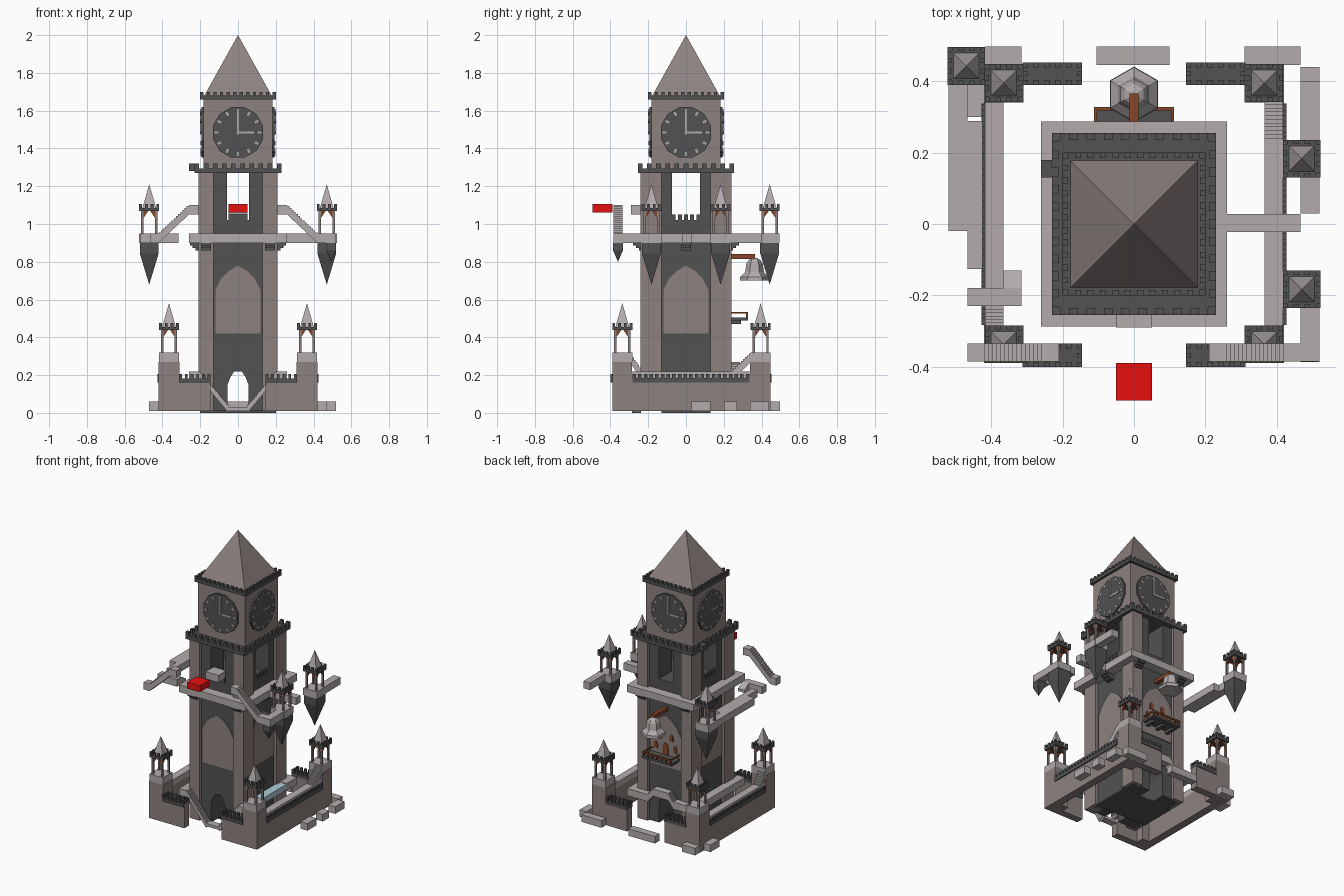
import bpy, bmesh, math
from mathutils import Matrix, Vector

if "Cube" in bpy.data.objects:
    bpy.data.objects.remove(bpy.data.objects["Cube"])


def material(name, r, g, b):
    m = bpy.data.materials.new(name)
    m.diffuse_color = (r, g, b, 1)
    m.use_nodes = True
    m.node_tree.nodes["Principled BSDF"].inputs["Base Color"].default_value = m.diffuse_color
    return m


BROWN = material("brown_stone", .27, .225, .215)
DARK = material("dark_stone", .085, .085, .085)
LIGHT = material("light_stone", .45, .41, .41)
WOOD = material("wood", .25, .06, .02)
RED = material("red_block", .8, .005, .005)
GLASS = material("pale_blue", .42, .6, .68)


def finish(name, bm, mat):
    bmesh.ops.recalc_face_normals(bm, faces=bm.faces)
    me = bpy.data.meshes.new(name)
    bm.to_mesh(me)
    bm.free()
    me.materials.append(mat)
    ob = bpy.data.objects.new(name, me)
    bpy.context.collection.objects.link(ob)
    return ob


def boxes(name, items, mat):
    bm = bmesh.new()
    for x0, x1, y0, y1, z0, z1 in items:
        m = Matrix.Translation(((x0 + x1) / 2, (y0 + y1) / 2, (z0 + z1) / 2)) @ \
            Matrix.Diagonal((abs(x1 - x0), abs(y1 - y0), abs(z1 - z0), 1))
        bmesh.ops.create_cube(bm, size=1, matrix=m)
    return finish(name, bm, mat)


def prisms(name, items, mat):
    # each item: outline (u, z), extrusion axis, start, end
    bm = bmesh.new()
    for pts, axis, a, b in items:
        put = (lambda u, z, t: (u, t, z)) if axis == 'y' else (lambda u, z, t: (t, u, z))
        r0 = [bm.verts.new(put(u, z, a)) for u, z in pts]
        r1 = [bm.verts.new(put(u, z, b)) for u, z in pts]
        bm.faces.new(r0)
        bm.faces.new(r1[::-1])
        for i in range(len(pts)):
            j = (i + 1) % len(pts)
            bm.faces.new((r0[i], r0[j], r1[j], r1[i]))
    return finish(name, bm, mat)


def lathe(name, cx, cy, prof, n, mat, phase=0.0):
    bm = bmesh.new()
    rings = [[bm.verts.new((cx + max(r, .0004) * math.cos(phase + 2 * math.pi * i / n),
                            cy + max(r, .0004) * math.sin(phase + 2 * math.pi * i / n), z))
              for i in range(n)] for r, z in prof]
    for p, q in zip(rings, rings[1:]):
        for i in range(n):
            bm.faces.new((p[i], p[(i + 1) % n], q[(i + 1) % n], q[i]))
    bm.faces.new(rings[0])
    bm.faces.new(rings[-1])
    return finish(name, bm, mat)


def square_spire(name, cx, cy, prof, mat):
    return lathe(name, cx, cy, [(r * math.sqrt(2), z) for r, z in prof], 4, mat, math.pi / 4)


def stairs(name, u0, z0, u1, z1, axis, a, b, n=14, th=.05):
    pts = []
    for i in range(n):
        z = z0 + (z1 - z0) * (i + .5) / n
        pts += [(u0 + (u1 - u0) * i / n, z), (u0 + (u1 - u0) * (i + 1) / n, z)]
    return prisms(name, [(pts + [(u1, z1 - th), (u0, z0 - th)], axis, a, b)], LIGHT)


def battlement(name, x0, x1, y0, y1, z0, z1, z2, nx, ny, t=.02):
    # slab with merlons around its rim
    items = [(x0, x1, y0, y1, z0, z1)]
    for n, lo, hi, horiz in ((nx, x0, x1, True), (ny, y0, y1, False)):
        s = (hi - lo) / (2 * n - 1)
        for i in range(n):
            a, b = lo + 2 * i * s, lo + (2 * i + 1) * s
            if horiz:
                items += [(a, b, y0, y0 + t, z1, z2), (a, b, y1 - t, y1, z1, z2)]
            else:
                items += [(x0, x0 + t, a, b, z1, z2), (x1 - t, x1, a, b, z1, z2)]
    return boxes(name, items, DARK)


# Main tower: dark core with a through passage, corner pillars, open belfry
arch = [(-.055, .01), (-.055, .15), (-.04, .19), (-.02, .22), (.02, .22), (.04, .19), (.055, .15), (.055, .01)]
prisms("tower_core", [([(-.19, .01)] + arch + [(.19, .01), (.19, 1.02), (-.19, 1.02)], 'y', -.22, .22)], DARK)
boxes("tower_base", [(-.2, .2, -.13, .13, 0, .012)], DARK)
S = (-1, 1)
boxes("corner_pillars", [(sx * .13, sx * .21, sy * .13, sy * .24, .01, 1.28) for sx in S for sy in S], BROWN)
boxes("belfry_jambs", [(sx * .058, sx * .19, sy * .075, sy * .22, 1.02, 1.28) for sx in S for sy in S], DARK)
boxes("window_merlons", [(sx * .17, sx * .19, y, y + .02, 1.02, 1.05) for sx in S
                         for y in (-.075, -.0425, -.01, .0225, .055)], DARK)
boxes("window_sill", [(-.05, .05, -.22, -.18, 1.02, 1.06)], DARK)

# Pointed arch panels on all four sides
half = [(.12, .42), (.12, .65), (.09, .71), (.05, .75), (0, .78)]
outline = half + [(-u, z) for u, z in half[-2::-1]]
prisms("arch_panels", [(outline, 'y', s * .21, s * .226) for s in S] +
       [(outline, 'x', s * .18, s * .196) for s in S], BROWN)

# Platforms, clock storey and roof
battlement("lower_battlement", -.23, .23, -.255, .255, 1.27, 1.295, 1.32, 10, 11)
boxes("battlement_block", [(-.26, -.23, .13, .18, 1.28, 1.32)], DARK)
boxes("clock_storey", [(-.183, .183, -.183, .183, 1.29, 1.67)], BROWN)
battlement("upper_battlement", -.2, .2, -.2, .2, 1.66, 1.68, 1.7, 12, 12, .015)
square_spire("tower_roof", 0, 0, [(.178, 1.68), (0, 2.0)], BROWN)


# Clock on each face: dial, hour marks, hands
def clock(k):
    rot = Matrix.Rotation(k * math.pi / 2, 4, 'Z')
    dial = [(.138 * math.cos(math.radians(15 + 30 * i)), 1.485 + .138 * math.sin(math.radians(15 + 30 * i)))
            for i in range(12)]
    prisms("clock_dial", [(dial, 'y', -.194, -.17)], DARK).matrix_world = rot
    marks = []
    for i in range(12):
        a = i * math.pi / 6
        d, p = Vector((math.cos(a), math.sin(a))), Vector((-math.sin(a), math.cos(a)))
        c = Vector((0, 1.485))
        marks.append(([tuple(c + d * r + p * w) for r, w in
                       ((.103, -.006), (.124, -.006), (.124, .006), (.103, .006))], 'y', -.198, -.19))
    marks.append(([(-.005, 1.475), (.005, 1.475), (.005, 1.60), (-.005, 1.60)], 'y', -.2, -.19))
    marks.append(([(-.005, 1.478), (.085, 1.478), (.085, 1.49), (-.005, 1.49)], 'y', -.199, -.19))
    prisms("clock_marks", marks, LIGHT).matrix_world = rot


for k in range(4):
    clock(k)

# High walkway ring, side walkways and front stairs
U = (.9, .95)
boxes("high_walkway", [(-.26, .26, sy * .21, sy * .287, *U) for sy in S] +
      [(sx * .18, sx * .26, -.21, .21, *U) for sx in S], LIGHT)
boxes("side_walkways", [
    (.25, .467, -.022, .028, *U), (.467, .52, -.385, -.2, *U), (.467, .52, .2, .40, *U),
    (.42, .47, -.385, -.335, *U), (-.467, -.42, -.385, -.335, *U),
    (-.52, -.467, -.02, .4, *U), (-.467, -.425, -.126, .288, *U), (-.467, -.315, -.23, -.18, *U),
    (.21, .26, -.385, -.335, 1.05, 1.1), (-.26, -.21, -.385, -.335, 1.05, 1.1),
    (-.05, .05, -.29, -.2, 1.05, 1.1)], LIGHT)
prisms("side_walkway_slope", [([(-.18, .95), (-.13, .92), (-.13, .9), (-.18, .9)], 'x', -.365, -.315)], LIGHT)
for s in S:
    stairs("high_stairs", s * .26, 1.1, s * .42, .95, 'y', -.385, -.335)
boxes("red_block", [(-.05, .05, -.495, -.39, 1.06, 1.105)], RED)

# Stepped corbels under the high walkway
corb = []
for i, d in enumerate((.28, .265, .25)):
    z = (.9 - .013 * (i + 1), .9 - .013 * i)
    corb += [(x - .027, x + .027, sy * .2, sy * d, *z) for x in (-.17, .17) for sy in S]
    corb += [(sx * .18, sx * (d - .025), -.026, .026, *z) for sx in S]
boxes("corbels", corb, DARK)
square_spire("walkway_pendant", .493, -.36, [(.026, .9), (.026, .86), (0, .8)], DARK)


# Lookout turrets
def turret(x, y, z, floating):
    boxes("turret_floor", [(x - .053, x + .053, y - .053, y + .053, z, z + .05)], LIGHT)
    boxes("turret_posts", [(x + sx * .03, x + sx * .043, y + sy * .03, y + sy * .043, z + .05, z + .175)
                           for sx in S for sy in S], BROWN)
    brace = []
    for s in S:
        for t in S:
            for axis, c, o in (('y', x, y), ('x', y, x)):
                brace.append(([(c + s * .032, z + .13), (c + s * .032, z + .168), (c + s * .006, z + .168)],
                              axis, o + t * .033, o + t * .04))
    prisms("turret_braces", brace, WOOD)
    battlement("turret_battlement", x - .053, x + .053, y - .053, y + .053, z + .168, z + .185, z + .207, 4, 4, .012)
    square_spire("turret_spire", x, y, [(.036, z + .185), (0, z + .31)], LIGHT)
    if floating:
        square_spire("turret_pendant", x, y, [(.05, z), (.05, z - .055), (0, z - .22)], DARK)


for x, y in ((.47, .183), (.47, -.183), (-.47, .443)):
    turret(x, y, .9, True)
for sx in S:
    for y in (-.337, .395):
        turret(sx * .365, y, .27, False)

# Outer castle walls
walls, crown, tops = [], [], []
for s in S:
    walls += [(s * .31, s * .42, -.39, -.285, .01, .27), (s * .31, s * .42, .34, .448, .01, .27),
              (s * .365, s * .42, -.29, .35, .01, .18),
              (s * .145, s * .32, -.39, -.34, .01, .18), (s * .145, s * .32, .395, .448, .01, .18)]
    tops += [(s * .365, s * .418, -.29, .35, .175, .22)]
    crown += [(s * .415, s * .427, -.283, .337, .16, .185)]
    crown += [(s * .415, s * .427, -.283 + .03 * i, -.265 + .03 * i, .185, .205) for i in range(21)]
boxes("outer_walls", walls, BROWN)
boxes("wall_walk", tops, LIGHT)
boxes("side_wall_merlons", crown, DARK)
for y0, y1 in ((-.4, -.335), (.39, .453)):
    battlement("left_gate_battlement", -.312, -.145, y0, y1, .16, .182, .205, 6, 3, .014)
    battlement("right_gate_battlement", .145, .312, y0, y1, .16, .182, .205, 6, 3, .014)
stairs("right_wall_stairs", .24, .22, .345, .32, 'x', .365, .418, 10)
stairs("left_wall_stairs", -.23, .22, -.285, .3, 'x', -.418, -.365, 6)

# Low walkway around the tower foot with ramps to the gate
boxes("low_walkway", [(-.26, -.2, -.285, .285, .17, .22), (.2, .26, -.285, -.17, .17, .22),
                      (.2, .26, .17, .285, .17, .22), (-.2, -.1, .235, .285, .17, .22),
                      (.1, .2, .235, .285, .17, .22), (-.06, .06, .235, .285, .22, .27),
                      (-.06, .06, -.285, -.235, .01, .03)], LIGHT)
boxes("blue_walkway", [(.2, .26, -.17, .17, .175, .215)], GLASS)
for s in S:
    stairs("gate_ramp", s * .2, .22, s * .05, .04, 'y', -.285, -.237, 16, .04)
    stairs("back_ramp", s * .1, .22, s * .06, .27, 'y', .235, .285, 5)

# Stepping blocks on the ground
boxes("stepping_blocks", [(x0, x1, y0, y1, .01, .06) for x0, x1, y0, y1 in (
    (.467, .52, .03, .13), (.467, .52, .2, .27), (.467, .52, .34, .44), (.31, .467, .445, .497),
    (-.105, .1, .445, .497), (-.418, -.315, .445, .497), (-.47, -.42, .3, .4))], LIGHT)

# Bell, beam, and wooden balcony on the back
lathe("bell", 0, .363, [(.078, .7), (.076, .72), (.05, .745), (.043, .79), (.03, .81), (.012, .82)],
      6, LIGHT, math.pi / 2)
boxes("bell_beam", [(-.013, .013, .2, .365, .815, .84)], WOOD)
boxes("balcony_floor", [(-.112, .112, .21, .328, .49, .505)] +
      [(x - .012, x + .012, .21, .29, .47, .49) for x in (-.08, 0, .08)], DARK)
boxes("balcony_rail", [(-.112, .112, .318, .328, .525, .535)] +
      [(s * .104, s * .112, .22, .328, .525, .535) for s in S] +
      [(x - .005, x + .005, .318, .328, .505, .53) for x in (-.105, -.07, -.035, 0, .035, .07, .105)], WOOD)


def small_arch(x, z, w, h):
    return ([(x - w, z), (x + w, z), (x + w, z + h * .7), (x + w * .5, z + h), (x - w * .5, z + h),
             (x - w, z + h * .7)], 'y', .22, .232)


prisms("balcony_door_and_windows", [small_arch(0, .505, .022, .08), small_arch(.075, .535, .014, .045),
                                    small_arch(-.075, .535, .014, .045), small_arch(.045, .61, .014, .045),
                                    small_arch(-.045, .61, .014, .045)], WOOD)
